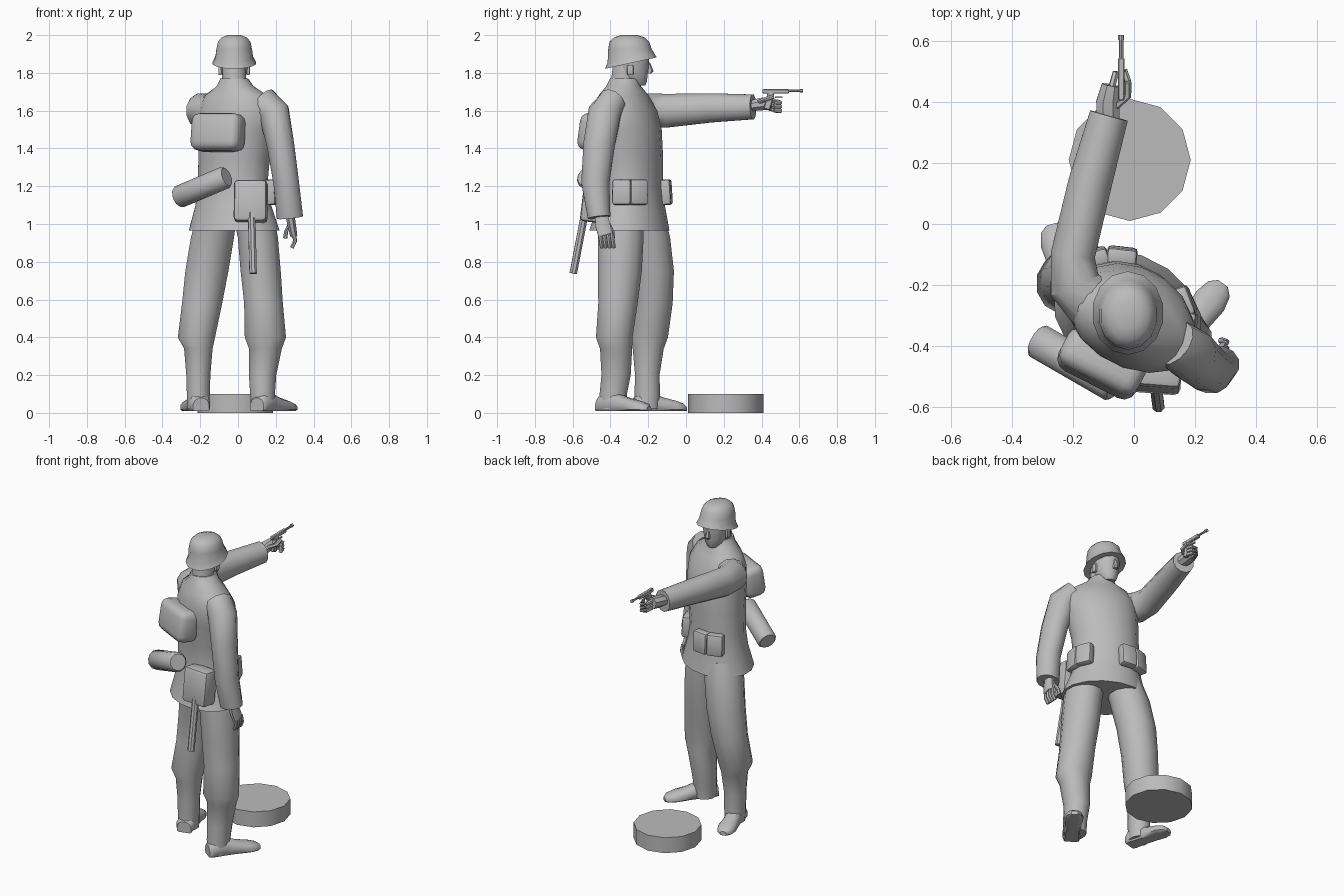
import bpy, bmesh, math
from mathutils import Vector, Matrix

grey = bpy.data.materials.new("plain grey")
grey.diffuse_color = (0.5, 0.5, 0.5, 1)
Z = Vector((0, 0, 1))
TURN = math.radians(-27)                                # twist of the upper body
CHEST = Vector((-math.sin(TURN), math.cos(TURN), 0))    # direction the chest faces


def finish(name, bm):
    bmesh.ops.recalc_face_normals(bm, faces=bm.faces)
    me = bpy.data.meshes.new(name)
    bm.to_mesh(me)
    bm.free()
    me.materials.append(grey)
    ob = bpy.data.objects.new(name, me)
    bpy.context.collection.objects.link(ob)
    return ob


def sweep(name, stations, ref=(0, 1, 0), axis=None, n=12, power=1.0, floor=0.0):
    """Skin elliptical rings (x, y, z, half width, half height) along a path."""
    bm = bmesh.new()
    pts = [Vector(s[:3]) for s in stations]
    rings = []
    for i, s in enumerate(stations):
        t = axis or (pts[min(i + 1, len(pts) - 1)] - pts[max(i - 1, 0)]).normalized()
        side = t.cross(Vector(ref)).normalized()
        up = side.cross(t)
        ring = []
        for k in range(n):
            a = 2 * math.pi * (k + 0.5) / n
            c, d = math.cos(a), math.sin(a)
            c = math.copysign(abs(c) ** power, c)
            d = math.copysign(abs(d) ** power, d)
            p = pts[i] + side * c * s[3] + up * d * s[4]
            p.z = max(p.z, floor)
            ring.append(bm.verts.new(p))
        rings.append(ring)
    for a, b in zip(rings, rings[1:]):
        for k in range(n):
            bm.faces.new((a[k], a[(k + 1) % n], b[(k + 1) % n], b[k]))
    bm.faces.new(rings[0])
    bm.faces.new(rings[-1])
    return finish(name, bm)


def tube(name, pts, r, n=6):
    return sweep(name, [(*p, r, r) for p in pts], ref=(0.9, 0.1, 0.2), n=n)


def block(name, centre, size, turn=0.0, pitch=0.0, bevel=0.0, segments=2):
    bm = bmesh.new()
    bmesh.ops.create_cube(bm, size=1)
    bmesh.ops.scale(bm, vec=size, verts=bm.verts)
    if bevel:
        bmesh.ops.bevel(bm, geom=bm.edges[:], offset=bevel, segments=segments,
                        profile=0.5, affect='EDGES')
    m = Matrix.Translation(centre) @ Matrix.Rotation(turn, 4, 'Z') @ Matrix.Rotation(pitch, 4, 'X')
    bmesh.ops.transform(bm, matrix=m, verts=bm.verts)
    return finish(name, bm)


# Round disc on the ground
bm = bmesh.new()
bmesh.ops.create_cone(bm, cap_ends=True, segments=12, radius1=0.2, radius2=0.2, depth=0.1,
                      matrix=Matrix.Translation((-0.014, 0.21, 0.05)))
finish("ground_disc", bm)

# Trouser legs with gathered lower ends, tucked into boots
sweep("rear_leg", [
    (0.13, -0.385, 0.02, 0.065, 0.07), (0.13, -0.385, 0.1, 0.068, 0.075),
    (0.13, -0.37, 0.2, 0.075, 0.08), (0.145, -0.37, 0.34, 0.09, 0.088),
    (0.145, -0.38, 0.4, 0.113, 0.1), (0.135, -0.36, 0.58, 0.106, 0.108),
    (0.12, -0.35, 0.75, 0.11, 0.12), (0.105, -0.345, 0.93, 0.11, 0.125),
    (0.08, -0.345, 1.05, 0.11, 0.12)], axis=Z, floor=0.01)
sweep("forward_leg", [
    (-0.21, -0.205, 0.02, 0.06, 0.065), (-0.21, -0.205, 0.1, 0.063, 0.07),
    (-0.21, -0.205, 0.2, 0.066, 0.067), (-0.21, -0.2, 0.34, 0.078, 0.085),
    (-0.22, -0.195, 0.4, 0.102, 0.103), (-0.19, -0.175, 0.58, 0.11, 0.108),
    (-0.165, -0.175, 0.75, 0.118, 0.115), (-0.135, -0.2, 0.93, 0.118, 0.12),
    (-0.11, -0.23, 1.05, 0.11, 0.12)], axis=Z, floor=0.01)

# Boots: heel point and toe point
for name, heel, toe in (("rear_boot", (0.10, -0.455), (0.292, -0.195)),
                        ("forward_boot", (-0.195, -0.275), (-0.268, 0.0))):
    h, t = Vector((*heel, 0)), Vector((*toe, 0))
    shape = ((0, .03, .045, .05), (.07, .045, .055, .058), (.3, .05, .05, .062),
             (.55, .035, .05, .048), (.78, .03, .057, .036), (.93, .025, .045, .027), (1, .02, .02, .015))
    sweep(name, [(*(h.lerp(t, f).xy), z, w, hh) for f, z, w, hh in shape],
          ref=Z, axis=(t - h).normalized(), power=0.85, floor=0.01)

# Tunic body with flared skirt and collar
sweep("tunic", [
    (-0.02, -0.30, 0.965, 0.255, 0.2), (-0.025, -0.29, 1.1, 0.212, 0.168),
    (-0.03, -0.285, 1.2, 0.196, 0.155), (-0.02, -0.29, 1.35, 0.2, 0.16),
    (-0.01, -0.305, 1.5, 0.215, 0.165), (-0.005, -0.32, 1.6, 0.225, 0.15),
    (-0.01, -0.33, 1.68, 0.18, 0.118), (-0.015, -0.33, 1.73, 0.1, 0.09),
    (-0.02, -0.325, 1.77, 0.072, 0.08)], ref=CHEST, axis=Z, n=16)

# Sleeves
sweep("raised_sleeve", [
    (-0.13, -0.26, 1.59, 0.1, 0.09), (-0.195, -0.2, 1.6, 0.088, 0.095),
    (-0.2, -0.1, 1.6, 0.075, 0.092), (-0.145, 0.13, 1.615, 0.074, 0.08),
    (-0.082, 0.355, 1.62, 0.066, 0.068)], ref=Z)
sweep("lowered_sleeve", [
    (0.13, -0.39, 1.64, 0.09, 0.08), (0.19, -0.43, 1.59, 0.085, 0.09),
    (0.225, -0.46, 1.42, 0.075, 0.086), (0.255, -0.48, 1.22, 0.07, 0.077),
    (0.275, -0.46, 1.035, 0.072, 0.062)], ref=(0, 1, 0))

# Lowered hand
sweep("lowered_palm", [(0.275, -0.45, 1.05, 0.026, 0.035), (0.285, -0.44, 0.99, 0.024, 0.042),
                       (0.295, -0.425, 0.94, 0.02, 0.042)], n=8)
for i in range(4):
    y = -0.455 + i * 0.021
    tube("lowered_finger", [(0.297, y, 0.95), (0.302, y + 0.005, 0.91), (0.285, y + 0.01, 0.875)], 0.011)
tube("lowered_thumb", [(0.275, -0.41, 1.0), (0.255, -0.39, 0.96), (0.25, -0.385, 0.925)], 0.011)

# Raised hand gripping the pistol
sweep("raised_palm", [(-0.085, 0.34, 1.625, 0.04, 0.03), (-0.085, 0.4, 1.635, 0.042, 0.036),
                      (-0.075, 0.455, 1.64, 0.033, 0.036)], ref=Z, n=8)
for i in range(3):
    z = 1.655 - i * 0.022
    tube("raised_finger", [(-0.075, 0.44, z), (-0.06, 0.495, z - 0.01), (-0.03, 0.5, z - 0.012),
                           (-0.02, 0.465, z - 0.01)], 0.012)
tube("raised_thumb", [(-0.06, 0.385, 1.645), (-0.02, 0.42, 1.66), (-0.02, 0.465, 1.675)], 0.012)

# Pistol
PX = -0.042
block("pistol_body", (PX, 0.475, 1.702), (0.022, 0.14, 0.024), bevel=0.004, segments=1)
block("pistol_grip", (PX, 0.44, 1.655), (0.022, 0.035, 0.1), pitch=-0.25, bevel=0.004, segments=1)
block("pistol_guard", (PX, 0.49, 1.672), (0.008, 0.04, 0.008))
tube("pistol_barrel", [(PX, 0.53, 1.705), (PX, 0.615, 1.705)], 0.007, 8)
tube("pistol_muzzle", [(PX, 0.603, 1.706), (PX, 0.62, 1.706)], 0.01, 8)

# Neck, head and nose
sweep("neck", [(-0.02, -0.335, 1.7, 0.068, 0.07), (-0.02, -0.32, 1.84, 0.064, 0.07)], axis=Z)
sweep("head", [
    (-0.02, -0.245, 1.732, 0.03, 0.03), (-0.02, -0.265, 1.755, 0.052, 0.06),
    (-0.02, -0.285, 1.79, 0.067, 0.085), (-0.02, -0.29, 1.84, 0.075, 0.096),
    (-0.02, -0.29, 1.9, 0.078, 0.098)], axis=Z)
sweep("nose", [(-0.02, -0.195, 1.798, 0.016, 0.012), (-0.02, -0.192, 1.81, 0.015, 0.02),
               (-0.02, -0.2, 1.855, 0.009, 0.01)], axis=Z, n=6)
for s in (-1, 1):
    block("ear", (-0.02 + s * 0.075, -0.295, 1.815), (0.018, 0.035, 0.055), bevel=0.007)

# Helmet with flared rim, lower at the back
helmet = sweep("helmet", [
    (-0.02, -0.295, 1.855, 0.09, 0.105), (-0.02, -0.292, 1.85, 0.118, 0.137),
    (-0.02, -0.293, 1.88, 0.102, 0.122), (-0.02, -0.297, 1.925, 0.097, 0.115),
    (-0.02, -0.3, 1.965, 0.088, 0.105), (-0.02, -0.3, 1.988, 0.068, 0.08),
    (-0.02, -0.3, 2.0, 0.035, 0.045)], axis=Z, n=14)
for v in helmet.data.vertices:
    if v.co.z < 1.9:
        v.co.z += 0.22 * (v.co.y + 0.3)

# Ammunition pouches around the front of the belt
for deg in (15, 42, 115, 142):
    t = math.radians(deg)
    p = Matrix.Rotation(TURN, 3, 'Z') @ Vector((0.212 * math.cos(t), 0.17 * math.sin(t), 0))
    out = math.atan2(math.sin(t) / 0.16, math.cos(t) / 0.2)
    block("belt_pouch", p + Vector((-0.03, -0.285, 1.168)), (0.1, 0.06, 0.135),
          turn=TURN + out - math.pi / 2, pitch=0.06, bevel=0.014)

# Back equipment: pack, canister, haversack and shovel handle
block("back_pack", (-0.105, -0.457, 1.485), (0.285, 0.14, 0.2), turn=TURN, pitch=-0.15, bevel=0.045, segments=3)
a, b = Vector((-0.32, -0.38, 1.14)), Vector((-0.06, -0.53, 1.25))
sweep("canister", [(*a.lerp(b, f), r, r) for f, r in ((0, .05), (.04, .06), (.96, .06), (1, .05))], ref=Z, n=12)
block("haversack", (0.068, -0.49, 1.12), (0.175, 0.11, 0.22), turn=-0.08, pitch=-0.12, bevel=0.02)
tube("shovel_handle", [(0.072, -0.535, 1.06), (0.08, -0.597, 0.738)], 0.021, 8)

# Smooth shading, keeping hard edges
bpy.ops.object.select_all(action='SELECT')
bpy.context.view_layer.objects.active = helmet
bpy.ops.object.shade_smooth_by_angle(angle=math.radians(38))
